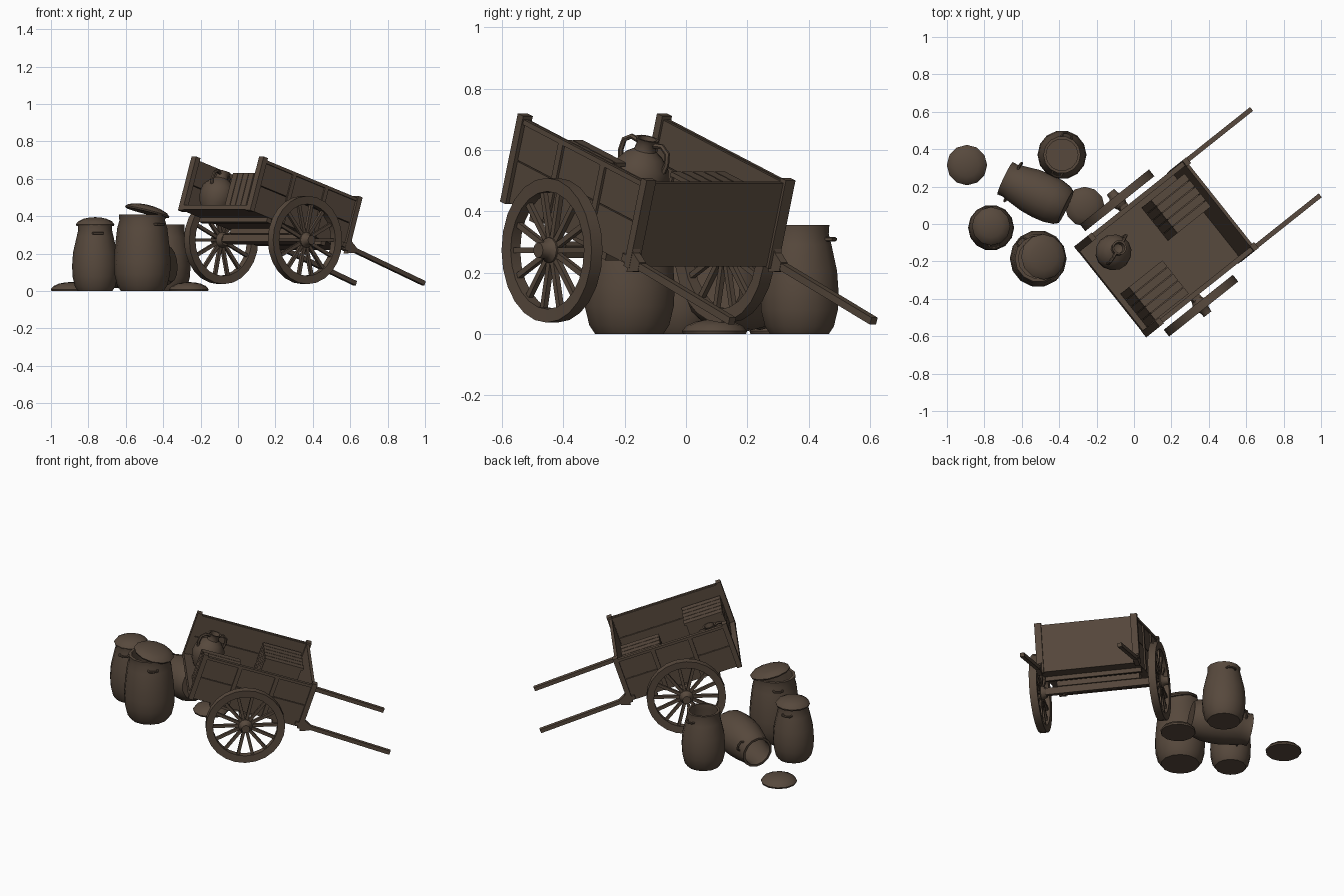
import bpy, bmesh, math
from mathutils import Matrix, Vector

if "Cube" in bpy.data.objects:
    bpy.data.objects.remove(bpy.data.objects["Cube"])

brown = bpy.data.materials.new("dark_brown")
brown.diffuse_color = (0.095, 0.066, 0.046, 1)
brown.use_nodes = True
brown.node_tree.nodes["Principled BSDF"].inputs["Base Color"].default_value = brown.diffuse_color

T = Matrix.Translation
def R(deg, axis):
    return Matrix.Rotation(math.radians(deg), 4, axis)

# Cart frame: x forward, y left, z up, origin at rear edge of the bed
CART = T((-0.127, -0.363, 0.437)) @ R(38.5, 'Z') @ R(18, 'Y')

def finish(name, bm, m, smooth=False):
    bmesh.ops.recalc_face_normals(bm, faces=bm.faces)
    me = bpy.data.meshes.new(name)
    bm.to_mesh(me)
    bm.free()
    me.transform(m)
    me.materials.append(brown)
    ob = bpy.data.objects.new(name, me)
    bpy.context.collection.objects.link(ob)
    if smooth:
        bpy.ops.object.select_all(action='DESELECT')
        ob.select_set(True)
        bpy.context.view_layer.objects.active = ob
        bpy.ops.object.shade_smooth_by_angle(angle=math.radians(40))
    return ob

def add_box(bm, lo, hi, m=Matrix()):
    lo, hi = Vector(lo), Vector(hi)
    bmesh.ops.create_cube(bm, size=1, matrix=m @ T((lo + hi) / 2) @ Matrix.Diagonal((*(hi - lo), 1)))

def boxes(name, items, m=CART):
    bm = bmesh.new()
    for lo, hi in items:
        add_box(bm, lo, hi)
    return finish(name, bm, m)

def add_lathe(bm, prof, n, closed=False, m=Matrix()):
    rings = []
    for r, z in prof:
        if r == 0:
            rings.append([bm.verts.new(m @ Vector((0, 0, z)))] * n)
        else:
            rings.append([bm.verts.new(m @ Vector((r * math.cos(a), r * math.sin(a), z)))
                          for a in (2 * math.pi * i / n for i in range(n))])
    pairs = list(zip(rings, rings[1:])) + ([(rings[-1], rings[0])] if closed else [])
    for a, b in pairs:
        for i in range(n):
            j = (i + 1) % n
            bm.faces.new(list(dict.fromkeys((a[i], a[j], b[j], b[i]))))

def add_tube(bm, pts, r, n=6):
    # flat-sided tube along a path lying in a vertical or horizontal plane
    pts = [Vector(p) for p in pts]
    nrm = (pts[1] - pts[0]).cross(pts[-1] - pts[0]).normalized()
    rings = []
    for i, p in enumerate(pts):
        t = (pts[min(i + 1, len(pts) - 1)] - pts[max(i - 1, 0)]).normalized()
        s = t.cross(nrm)
        rings.append([bm.verts.new(p + r * (math.cos(k * 2 * math.pi / n) * nrm + math.sin(k * 2 * math.pi / n) * s))
                      for k in range(n)])
    for a, b in zip(rings, rings[1:]):
        for i in range(n):
            bm.faces.new((a[i], a[(i + 1) % n], b[(i + 1) % n], b[i]))
    bm.faces.new(rings[0])
    bm.faces.new(rings[-1])

# ---- Cart body ----
boxes("cart_floor", [((0, -0.295, 0), (0.69, 0.295, 0.025))])
for s, side in ((-1, "right"), (1, "left")):
    y0, y1 = sorted((s * 0.278, s * 0.296))
    p0, p1 = sorted((s * 0.27, s * 0.31))
    b0, b1 = sorted((s * 0.29, s * 0.305))
    boxes(side + "_side_boards", [((0.01, y0, 0.0), (0.69, y1, 0.142)), ((0.01, y0, 0.146), (0.69, y1, 0.283))])
    boxes(side + "_corner_posts", [((u, p0, -0.005), (u + 0.03, p1, 0.297)) for u in (0, 0.68)])
    boxes(side + "_side_battens", [((u, b0, 0), (u + 0.025, b1, 0.283)) for u in (0.225, 0.455)])
    boxes(side + "_top_rail", [((0.02, b0, 0.268), (0.69, b1, 0.285))])
    # Shaft with its bracket
    bm = bmesh.new()
    add_box(bm, (0, -0.013, -0.012), (0.60, 0.013, 0.012), T((0.66, s * 0.295, 0.02)) @ R(2.5, 'Y'))
    finish(side + "_shaft", bm, CART)
    bm = bmesh.new()
    vs = [bm.verts.new((u, s * 0.295 - 0.014, w)) for u, w in
          ((0.70, 0.085), (0.715, 0.05), (0.755, 0.03), (0.755, 0.0), (0.70, -0.02))]
    ext = bmesh.ops.extrude_face_region(bm, geom=[bm.faces.new(vs)])
    bmesh.ops.translate(bm, vec=(0, 0.028, 0), verts=[v for v in ext["geom"] if isinstance(v, bmesh.types.BMVert)])
    finish(side + "_shaft_bracket", bm, CART)
boxes("front_board", [((0.682, -0.28, 0), (0.70, 0.28, 0.285))])
boxes("axle_and_bolsters", [((0.345, -0.34, -0.07), (0.395, 0.34, -0.03)),
                            ((0.33, -0.25, -0.03), (0.41, 0.25, 0.0)),
                            ((0.53, -0.29, -0.025), (0.56, 0.29, 0.0)),
                            ((0.14, -0.29, -0.025), (0.17, 0.29, 0.0))])

# ---- Wheels ----
for s, side in ((-1, "right"), (1, "left")):
    m = T((0.134, -0.155, 0.273)) @ R(38.5, 'Z') @ T((0, s * 0.36, 0)) @ R(-s * 90, 'X')
    bm = bmesh.new()
    add_lathe(bm, [(0.236, -0.023), (0.236, 0.023), (0.192, 0.02), (0.192, -0.02)], 24, True)
    finish(side + "_wheel_rim", bm, m, True)
    bm = bmesh.new()
    for k in range(14):
        add_box(bm, (0.02, -0.009, -0.009), (0.2, 0.009, 0.009), R(k * 360 / 14, 'Z'))
    finish(side + "_wheel_spokes", bm, m)
    bm = bmesh.new()
    add_lathe(bm, [(0, -0.04), (0.03, -0.04), (0.042, -0.015), (0.042, 0.015), (0.028, 0.03),
                   (0.025, 0.058), (0, 0.058)], 12)
    finish(side + "_wheel_hub", bm, m, True)

# ---- Slatted crates in the cart ----
for name, u, v, h in (("front_crate", 0.425, 0.02, 0.235), ("rear_crate", 0.03, -0.27, 0.215)):
    L, W = 0.24, 0.23
    items = [((u + 0.01, v + 0.01, 0.02), (u + L - 0.01, v + W - 0.01, h - 0.012))]
    for k in range(5):
        a = v + k * W / 5
        items.append(((u, a + 0.002, h - 0.015), (u + L, a + W / 5 - 0.002, h)))
        items.append(((u, a + 0.002, 0.025), (u + 0.012, a + W / 5 - 0.002, h - 0.016)))
    boxes(name, items)

# ---- Jug in the cart ----
JUG = CART @ T((0.115, 0.155, 0.02)) @ R(20, 'Z')
bm = bmesh.new()
add_lathe(bm, [(0, 0), (0.06, 0), (0.085, 0.04), (0.097, 0.09), (0.09, 0.135), (0.062, 0.17), (0.036, 0.188),
               (0.031, 0.21), (0.04, 0.228), (0.03, 0.228), (0.025, 0.2), (0, 0.19)], 14)
finish("jug", bm, JUG, True)
for s, nm in ((-1, "a"), (1, "b")):
    bm = bmesh.new()
    add_tube(bm, [(s * x, 0, z) for x, z in ((0.03, 0.212), (0.06, 0.218), (0.085, 0.2), (0.09, 0.165), (0.083, 0.135))], 0.009)
    finish("jug_handle_" + nm, bm, JUG, True)

# ---- Storage pots ----
def pot(name, m, rmax, rtop, h, turn):
    bm = bmesh.new()
    add_lathe(bm, [(0, 0), (rmax * 0.75, 0), (rmax * 0.88, h * 0.07), (rmax * 0.98, h * 0.22), (rmax, h * 0.38),
                   (rmax * 0.96, h * 0.58), (rtop * 1.07, h * 0.82), (rtop * 0.98, h * 0.92), (rtop, h), (rtop * 0.85, h),
                   (rtop * 0.85, h * 0.9), (rmax * 0.85, h * 0.5), (rmax * 0.7, h * 0.06), (0, h * 0.06)], 14)
    finish(name, bm, m, True)
    bm = bmesh.new()
    for a in (turn, turn + 180):
        q = R(a, 'Z')
        add_tube(bm, [q @ Vector((rtop + d, y, h * 0.87)) for d, y in
                      ((-0.01, -0.028), (0.014, -0.024), (0.02, 0), (0.014, 0.024), (-0.01, 0.028))], 0.007)
    finish(name + "_handles", bm, m, True)

def lid(name, m, r, h=0.048):
    bm = bmesh.new()
    add_lathe(bm, [(0, 0), (r * 0.97, 0), (r, h * 0.2), (r * 0.87, h * 0.55), (r * 0.6, h * 0.82), (r * 0.3, h * 0.96), (0, h)], 12)
    finish(name, bm, m, True)

pot("left_pot", T((-0.764, -0.02, 0)), 0.123, 0.092, 0.355, -80)
lid("left_pot_lid", T((-0.764, -0.012, 0.347)), 0.103)
pot("large_pot", T((-0.512, -0.185, 0)), 0.152, 0.125, 0.41, 135)
lid("large_pot_lid", T((-0.487, -0.176, 0.418)) @ R(14, 'Y') @ R(-4, 'X'), 0.122, 0.042)
pot("open_pot", T((-0.385, 0.37, 0)), 0.131, 0.1, 0.355, 75)
axis = Vector((-0.325, 0.155, -0.035))
tip = Vector((0, 0, 1)).rotation_difference(axis.normalized()).to_matrix().to_4x4()
pot("fallen_pot", T((-0.365, 0.09, 0.145)) @ tip, 0.128, 0.098, 0.36, 40)
lid("far_ground_lid", T((-0.893, 0.315, 0)), 0.108)
lid("near_ground_lid", T((-0.263, 0.093, 0)), 0.106)
